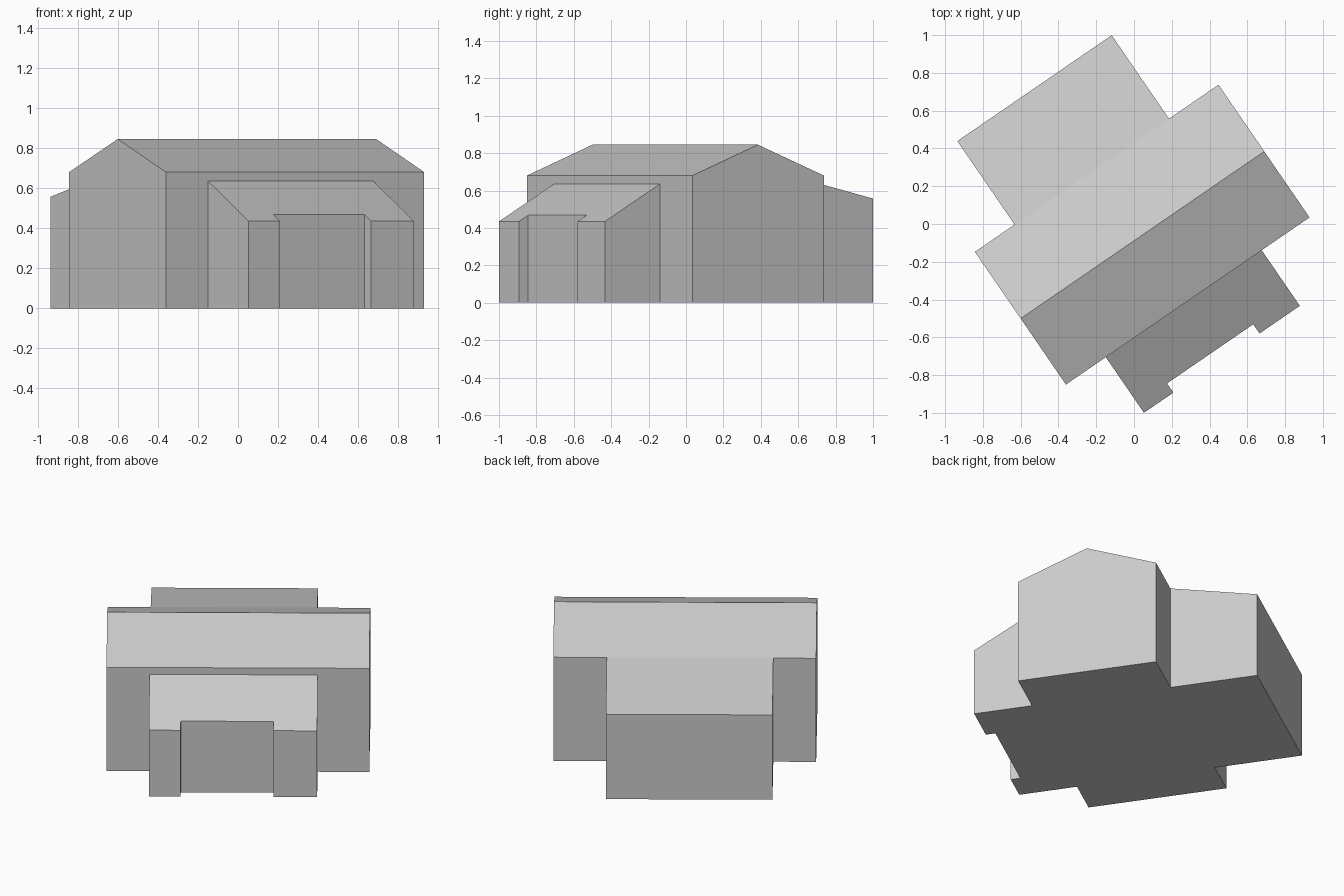
import bpy
import bmesh
from math import radians
from mathutils import Matrix

cube = bpy.data.objects.get("Cube")
if cube:
    bpy.data.objects.remove(cube, do_unlink=True)

# One plain wall and roof colour
grey = bpy.data.materials.new("plain_grey")
grey.use_nodes = True
colour = (0.6, 0.6, 0.6, 1)
grey.diffuse_color = colour
grey.node_tree.nodes["Principled BSDF"].inputs["Base Color"].default_value = colour

TURN = Matrix.Rotation(radians(34.45), 4, "Z")  # the house stands at an angle
LEFT, RIGHT = -0.778, 0.786                     # gable ends
FRONT, RIDGE, BACK = -0.497, -0.073, 0.355      # eaves and ridge lines
EAVE, TOP = 0.68, 0.845


def solid(name, loop_a, loop_b):
    """Closed flat-faced solid between two matching loops."""
    bm = bmesh.new()
    a = [bm.verts.new(p) for p in loop_a]
    b = [bm.verts.new(p) for p in loop_b]
    bm.faces.new(a)
    bm.faces.new(b)
    for i in range(len(a)):
        j = (i + 1) % len(a)
        bm.faces.new((a[i], a[j], b[j], b[i]))
    bmesh.ops.recalc_face_normals(bm, faces=bm.faces)
    bm.transform(TURN)
    mesh = bpy.data.meshes.new(name)
    bm.to_mesh(mesh)
    bm.free()
    mesh.materials.append(grey)
    obj = bpy.data.objects.new(name, mesh)
    bpy.context.collection.objects.link(obj)


def lean_to(name, footprint, inner, outer):
    """Wing whose roof slopes from inner (y, z) to outer (y, z)."""
    slope = (outer[1] - inner[1]) / (outer[0] - inner[0])
    solid(name,
          [(x, y, 0) for x, y in footprint],
          [(x, y, inner[1] + slope * (y - inner[0])) for x, y in footprint])


# Main hall: gable profile run along the ridge
gable = [(FRONT, 0), (BACK, 0), (BACK, EAVE), (RIDGE, TOP), (FRONT, EAVE)]
solid("main_hall", [(LEFT, y, z) for y, z in gable], [(RIGHT, y, z) for y, z in gable])

# Rear wing: roof carries on down from the eave
REAR = 0.891
lean_to("rear_wing",
        [(-0.523, BACK), (0.468, BACK), (0.468, REAR), (-0.523, REAR)],
        (BACK, EAVE), (REAR, 0.557))

# Front wing: lower roof and a recessed entrance
PORCH, RECESS = -0.854, -0.795
lean_to("front_wing",
        [(-0.522, FRONT), (-0.522, PORCH), (-0.333, PORCH), (-0.333, RECESS),
         (0.22, RECESS), (0.22, PORCH), (0.479, PORCH), (0.479, FRONT)],
        (FRONT, 0.635), (PORCH, 0.435))
